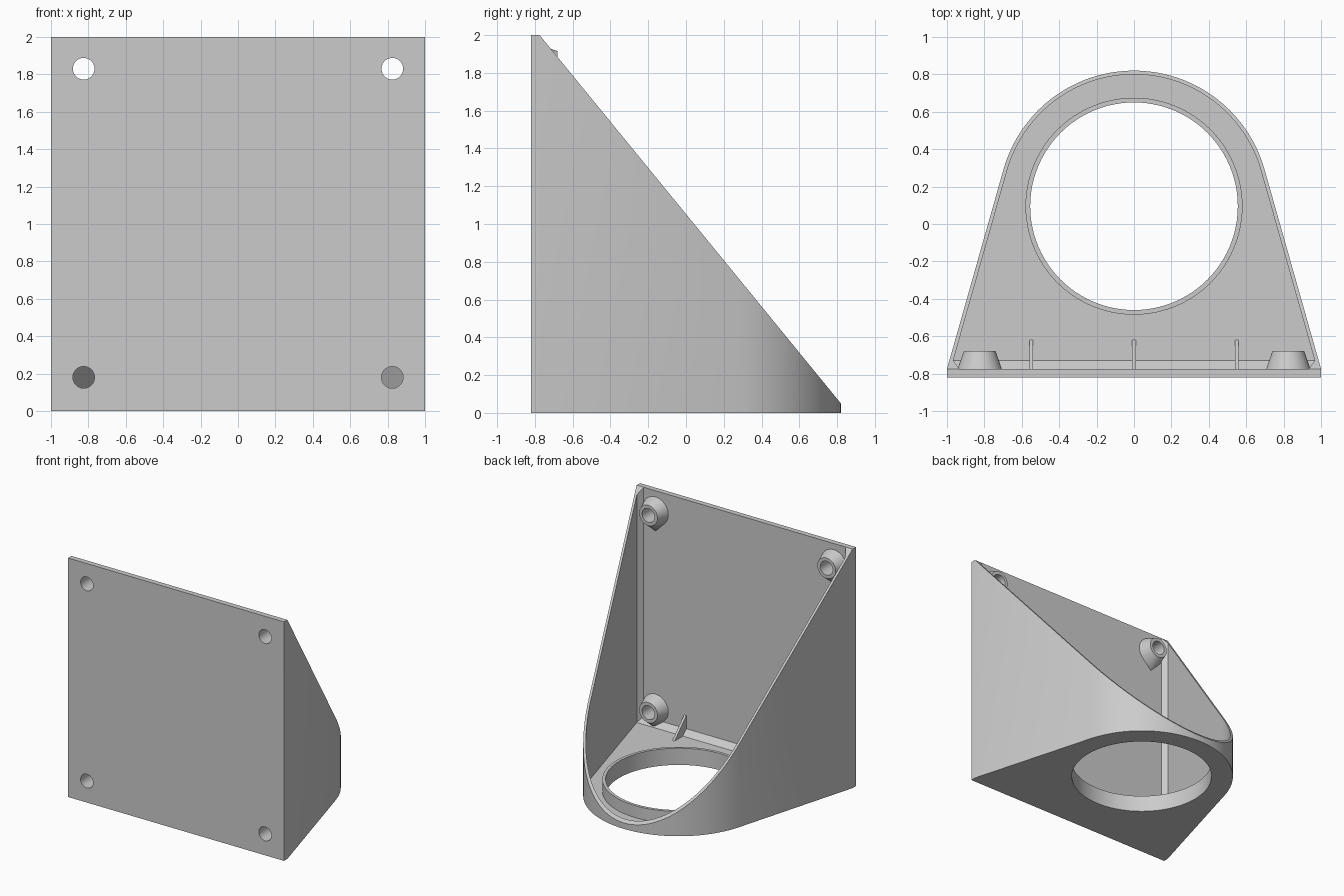
import bpy
import bmesh
import math
from mathutils import Vector

cube = bpy.data.objects.get("Cube")
if cube:
    bpy.data.objects.remove(cube, do_unlink=True)

GREY = (0.6, 0.6, 0.6, 1.0)
grey = bpy.data.materials.new("plain grey")
grey.use_nodes = True
grey.diffuse_color = GREY
grey.node_tree.nodes["Principled BSDF"].inputs["Base Color"].default_value = GREY

FRONT, PLATE = -0.82, -0.775          # outer and inner face of the front plate
R, CY = 0.725, 0.095                  # rounded back of the housing
WALL, FLOOR, CHAMFER = 0.02, 0.04, 0.045
TANGENT = math.atan2(PLATE - CY, 1) + math.acos(R / math.hypot(1, PLATE - CY))


def finish(name, bm):
    bmesh.ops.recalc_face_normals(bm, faces=bm.faces)
    mesh = bpy.data.meshes.new(name)
    bm.to_mesh(mesh)
    bm.free()
    mesh.materials.append(grey)
    obj = bpy.data.objects.new(name, mesh)
    bpy.context.collection.objects.link(obj)
    return obj


def prism(name, points, axis, lo, hi):
    """Extrude a 2D profile along z (profile in xy) or x (profile in yz)."""
    place = (lambda p: (p[0], p[1], lo)) if axis == "z" else (lambda p: (lo, p[0], p[1]))
    step = Vector((0, 0, hi - lo)) if axis == "z" else Vector((hi - lo, 0, 0))
    bm = bmesh.new()
    face = bm.faces.new([bm.verts.new(place(p)) for p in points])
    top = bmesh.ops.extrude_face_region(bm, geom=[face])["geom"]
    bmesh.ops.translate(bm, vec=step, verts=[v for v in top if isinstance(v, bmesh.types.BMVert)])
    return finish(name, bm)


def circle(radius, cx, cy, count=96):
    return [(cx + radius * math.cos(2 * math.pi * i / count),
             cy + radius * math.sin(2 * math.pi * i / count)) for i in range(count)]


def bore(radius, x, z, lo, hi):
    """Cutter cylinder running along y."""
    bm = bmesh.new()
    rings = [[bm.verts.new((px, y, pz)) for px, pz in circle(radius, x, z, 40)] for y in (lo, hi)]
    bmesh.ops.convex_hull(bm, input=rings[0] + rings[1])
    return finish("bore_cutter", bm)


def cut(obj, cutter):
    mod = obj.modifiers.new("cut", "BOOLEAN")
    mod.operation, mod.solver, mod.object = "DIFFERENCE", "EXACT", cutter
    activate(obj)
    bpy.ops.object.modifier_apply(modifier=mod.name)
    bpy.data.objects.remove(cutter, do_unlink=True)


def activate(obj):
    bpy.ops.object.select_all(action="DESELECT")
    obj.select_set(True)
    bpy.context.view_layer.objects.active = obj


def smooth(obj):
    activate(obj)
    bpy.ops.object.shade_smooth_by_angle(angle=math.radians(30))


def arch(radius, count=72):
    """Rounded back, from the right tangent point to the left one."""
    sweep = math.pi - 2 * TANGENT
    return [(radius * math.cos(TANGENT + sweep * i / count),
             CY + radius * math.sin(TANGENT + sweep * i / count)) for i in range(count + 1)]


def inner_x(y):
    return (R - WALL - (y - CY) * math.sin(TANGENT)) / math.cos(TANGENT)


# Housing: solid outline, hollowed with chamfered corners, then cut on a slope
outline = [(-1, PLATE), (-1, FRONT), (1, FRONT), (1, PLATE)] + arch(R)
housing = prism("housing", outline, "z", 0, 2)
yc = PLATE + CHAMFER
xa, xb = inner_x(PLATE) - CHAMFER, inner_x(yc)
hollow = [(-xb, yc), (-xa, PLATE), (xa, PLATE), (xb, yc)] + arch(R - WALL)
cut(housing, prism("hollow_cutter", hollow, "z", FLOOR, 3))
slope = (2 - 0.05) / (PLATE - 0.82)
wedge = [(PLATE, 2), (1.2, 2 + slope * (1.2 - PLATE)), (1.2, 3), (PLATE, 3)]
cut(housing, prism("slope_cutter", wedge, "x", -2, 2))
cut(housing, prism("opening_cutter", circle(0.555, 0, CY), "z", -1, 1))

# Mounting bosses: tapered, with a pointed underside, bored through the plate
for side, x in (("right", -0.825), ("left", 0.825)):
    for level, z in (("lower", 0.18), ("upper", 1.83)):
        cut(housing, bore(0.058, x, z, -1, -0.7))
        bm = bmesh.new()
        pts = [(px, PLATE - 0.005, pz) for px, pz in circle(0.12, x, z, 48)]
        pts += [(px, -0.68, pz) for px, pz in circle(0.085, x, z, 48)]
        pts.append((x, PLATE - 0.005, z - 0.17))
        bmesh.ops.convex_hull(bm, input=[bm.verts.new(p) for p in pts])
        boss = finish(f"{level}_{side}_boss", bm)
        cut(boss, bore(0.058, x, z, -1, 0))
        smooth(boss)
smooth(housing)

# Raised collar around the floor opening
collar = prism("opening_collar", circle(0.58, 0, CY), "z", FLOOR - 0.01, 0.14)
cut(collar, prism("collar_cutter", circle(0.555, 0, CY), "z", -1, 1))
smooth(collar)

# Chamfer strip between floor and plate
strip = [(PLATE, FLOOR), (PLATE + CHAMFER, FLOOR), (PLATE, FLOOR + CHAMFER)]
prism("floor_chamfer", strip, "x", -xb, xb)

# Triangular gussets
for name, x in (("right", -0.55), ("middle", 0), ("left", 0.55)):
    tri = [(PLATE, FLOOR), (-0.62, FLOOR), (PLATE, FLOOR + 0.155)]
    prism(f"{name}_gusset", tri, "x", x - 0.01, x + 0.01)
